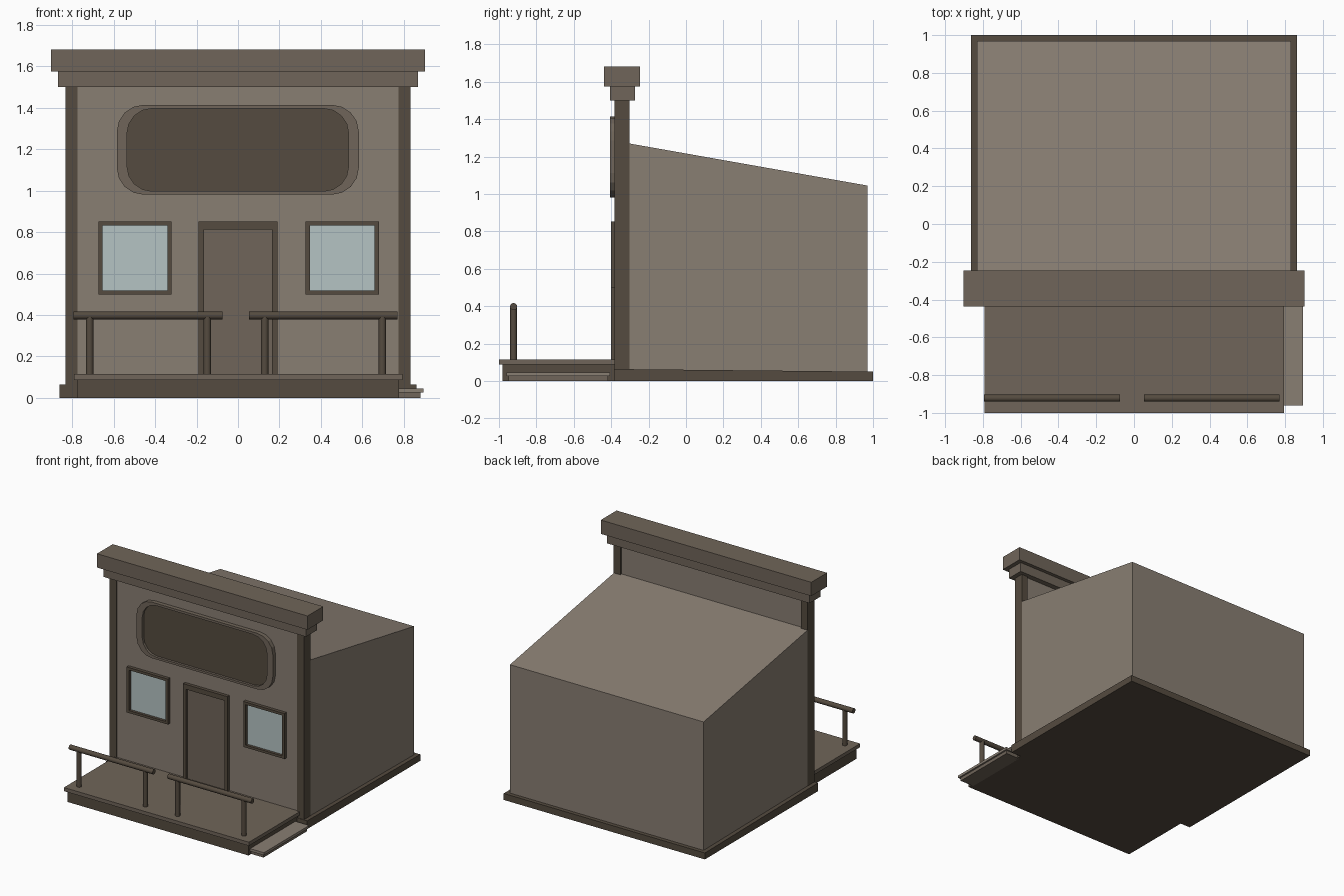
import bpy, bmesh, math
from mathutils import Vector

if "Cube" in bpy.data.objects:
    bpy.data.objects.remove(bpy.data.objects["Cube"])


def material(name, rgb):
    m = bpy.data.materials.new(name)
    m.diffuse_color = (*rgb, 1)
    m.use_nodes = True
    m.node_tree.nodes["Principled BSDF"].inputs["Base Color"].default_value = m.diffuse_color
    return m


WALL = material("wall_paint", (0.25, 0.21, 0.17))
TRIM = material("trim_paint", (0.16, 0.13, 0.10))
DARK = material("dark_wood", (0.09, 0.07, 0.05))
GLASS = material("glass", (0.46, 0.55, 0.55))


def finish(name, bm, mat):
    bmesh.ops.recalc_face_normals(bm, faces=bm.faces)
    me = bpy.data.meshes.new(name)
    bm.to_mesh(me)
    bm.free()
    me.materials.append(mat)
    ob = bpy.data.objects.new(name, me)
    bpy.context.collection.objects.link(ob)
    return ob


def prism(name, a, b, mat):
    """Solid between two matching outlines."""
    bm = bmesh.new()
    va, vb = [[bm.verts.new(p) for p in loop] for loop in (a, b)]
    n = len(va)
    bm.faces.new(va)
    bm.faces.new(vb)
    for i in range(n):
        j = (i + 1) % n
        bm.faces.new((va[i], va[j], vb[j], vb[i]))
    return finish(name, bm, mat)


def box(name, x0, x1, y0, y1, z0, z1, mat):
    rect = [(x0, y0), (x1, y0), (x1, y1), (x0, y1)]
    return prism(name, [(x, y, z0) for x, y in rect], [(x, y, z1) for x, y in rect], mat)


def side_profile(name, pts, x, mat):
    return prism(name, [(-x, y, z) for y, z in pts], [(x, y, z) for y, z in pts], mat)


def frame(name, outer, inner, y0, y1, mat):
    """Rectangular-section ring from two matching xz outlines."""
    bm = bmesh.new()
    loops = [[bm.verts.new((x, y, z)) for x, z in o]
             for o, y in ((outer, y0), (outer, y1), (inner, y1), (inner, y0))]
    n = len(outer)
    for k in range(4):
        a, b = loops[k], loops[(k + 1) % 4]
        for i in range(n):
            j = (i + 1) % n
            bm.faces.new((a[i], a[j], b[j], b[i]))
    return finish(name, bm, mat)


def rect(x0, x1, z0, z1):
    return [(x0, z0), (x1, z0), (x1, z1), (x0, z1)]


def round_rect(x0, x1, z0, z1, r, seg=4):
    pts = []
    for k, (cx, cz) in enumerate(((x1 - r, z1 - r), (x0 + r, z1 - r), (x0 + r, z0 + r), (x1 - r, z0 + r))):
        for s in range(seg + 1):
            t = math.pi / 2 * (k + s / seg)
            pts.append((cx + r * math.cos(t), cz + r * math.sin(t)))
    return pts


def cylinder(name, p, q, r, mat):
    p, q = Vector(p), Vector(q)
    bpy.ops.mesh.primitive_cylinder_add(vertices=16, radius=r, depth=(q - p).length, location=(p + q) / 2)
    ob = bpy.context.object
    ob.rotation_euler = (q - p).to_track_quat('Z', 'Y').to_euler()
    ob.name = name
    ob.data.materials.append(mat)
    bpy.ops.object.shade_smooth_by_angle(angle=math.radians(40))


# Main building with sloped roof, on its foundation
side_profile("foundation", [(-0.385, 0), (1.0, 0), (1.0, 0.05), (-0.385, 0.064)], 0.862, DARK)
side_profile("main_building", [(-0.32, 0.03), (0.97, 0.03), (0.97, 1.045), (-0.32, 1.273)], 0.83, WALL)

# False front with corner posts and cornice
box("facade", -0.79, 0.79, -0.375, -0.315, 0.03, 1.52, WALL)
for s, side in ((-1, "left"), (1, "right")):
    box(side + "_corner_post", *sorted((s * 0.832, s * 0.775)), -0.382, -0.302, 0.03, 1.51, DARK)
box("lower_cornice", -0.868, 0.868, -0.407, -0.273, 1.5, 1.578, TRIM)
box("upper_cornice", -0.902, 0.902, -0.438, -0.245, 1.575, 1.682, TRIM)

# Blank sign board
sign_in = round_rect(-0.536, 0.534, 0.998, 1.397, 0.12)
frame("sign_frame", round_rect(-0.585, 0.583, 0.981, 1.415, 0.13), sign_in, -0.407, -0.37, TRIM)
prism("sign_panel", [(x, -0.388, z) for x, z in sign_in], [(x, -0.37, z) for x, z in sign_in], DARK)

# Windows
for cx, side in ((-0.497, "left"), (0.503, "right")):
    frame(side + "_window_frame", rect(cx - 0.177, cx + 0.177, 0.5, 0.852),
          rect(cx - 0.156, cx + 0.156, 0.519, 0.832), -0.401, -0.37, DARK)
    box(side + "_window_glass", cx - 0.157, cx + 0.157, -0.38, -0.37, 0.518, 0.833, GLASS)

# Door, with a frame open at the floor
arch = [(-0.19, 0.1), (-0.19, 0.852), (0.19, 0.852), (0.19, 0.1),
        (0.164, 0.1), (0.164, 0.814), (-0.164, 0.814), (-0.164, 0.1)]
prism("door_frame", [(x, -0.401, z) for x, z in arch], [(x, -0.37, z) for x, z in arch], DARK)
box("door", -0.165, 0.165, -0.382, -0.37, 0.1, 0.815, TRIM)

# Porch and side step
box("porch_base", -0.775, 0.777, -0.98, -0.37, 0, 0.09, DARK)
box("porch_floor", -0.792, 0.794, -1.0, -0.372, 0.087, 0.115, TRIM)
box("step_base", 0.76, 0.882, -0.948, -0.418, 0, 0.028, TRIM)
box("step_tread", 0.76, 0.895, -0.961, -0.407, 0.026, 0.046, WALL)

# Railings
for x0, side in ((-0.793, "left"), (0.052, "right")):
    cylinder(side + "_rail", (x0, -0.922, 0.398), (x0 + 0.719, -0.922, 0.398), 0.019, DARK)
    for i, dx in enumerate((0.077, 0.645)):
        cylinder(f"{side}_rail_post_{i + 1}", (x0 + dx, -0.922, 0.1), (x0 + dx, -0.922, 0.39), 0.018, DARK)
